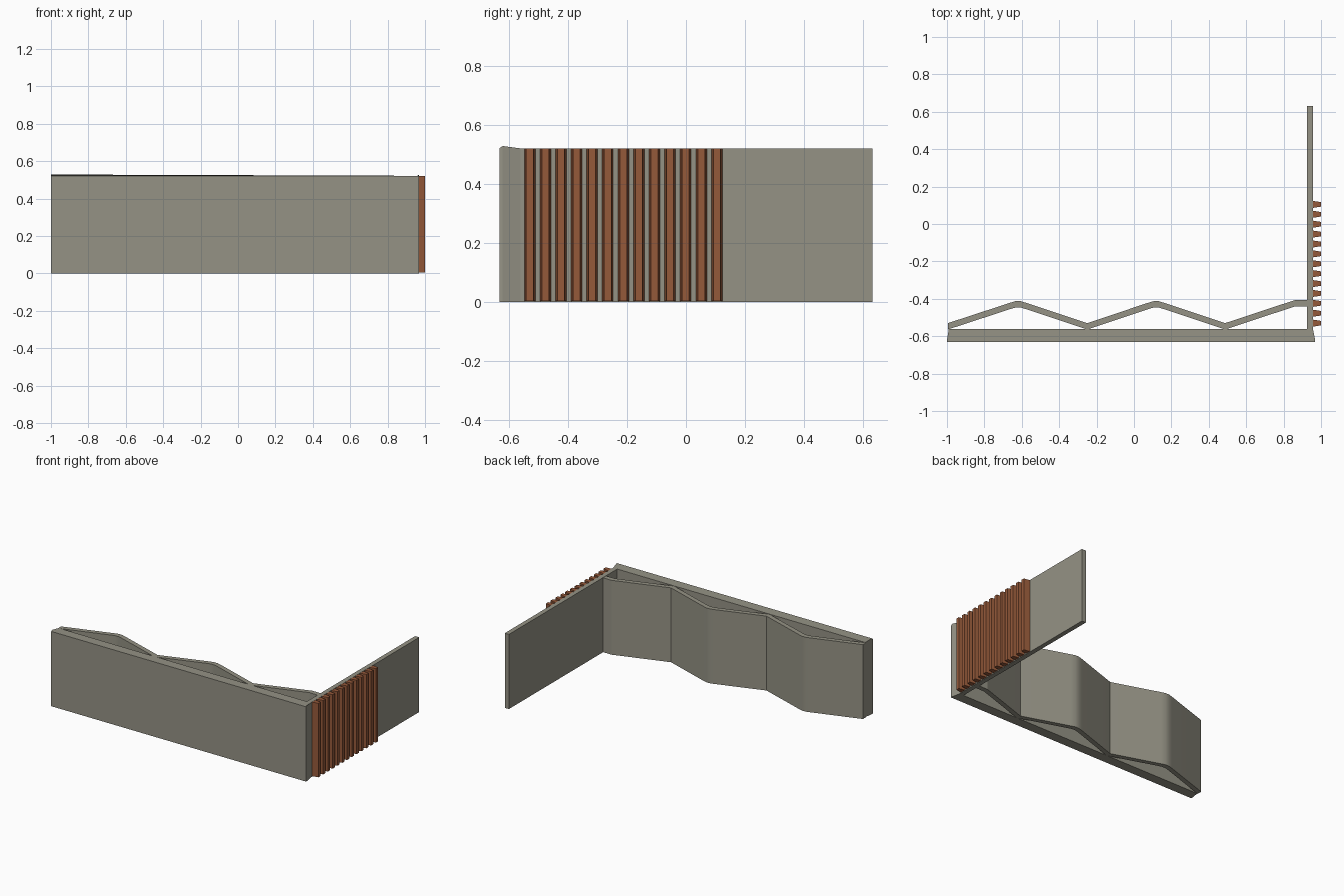
import bpy, bmesh

if "Cube" in bpy.data.objects:
    bpy.data.objects.remove(bpy.data.objects["Cube"])


def material(name, rgb):
    m = bpy.data.materials.new(name)
    m.diffuse_color = (*rgb, 1)
    m.use_nodes = True
    m.node_tree.nodes["Principled BSDF"].inputs["Base Color"].default_value = m.diffuse_color
    return m


concrete = material("concrete grey", (0.30, 0.29, 0.235))
rust = material("rust brown", (0.30, 0.10, 0.042))


def prism(name, outline, z0, tops, mat):
    """Extrude a plan outline upward; tops is one height or one per point."""
    if not isinstance(tops, list):
        tops = [tops] * len(outline)
    bm = bmesh.new()
    low = [bm.verts.new((x, y, z0)) for x, y in outline]
    high = [bm.verts.new((x, y, t)) for (x, y), t in zip(outline, tops)]
    n = len(outline)
    bm.faces.new(low)
    bm.faces.new(high)
    for i in range(n):
        j = (i + 1) % n
        bm.faces.new((low[i], low[j], high[j], high[i]))
    bmesh.ops.recalc_face_normals(bm, faces=bm.faces)
    me = bpy.data.meshes.new(name)
    bm.to_mesh(me)
    bm.free()
    me.materials.append(mat)
    ob = bpy.data.objects.new(name, me)
    bpy.context.collection.objects.link(ob)
    return ob


# Long front wall, with a top that slopes down toward the back
prism("front_wall",
      [(-1, -0.632), (0.967, -0.632), (0.969, -0.622), (0.957, -0.562),
       (-0.99, -0.562), (-1, -0.622)],
      0, [0.522, 0.522, 0.529, 0.521, 0.521, 0.529], concrete)

# Side wall
prism("side_wall", [(0.925, -0.565), (0.957, -0.565), (0.957, 0.632), (0.925, 0.632)],
      0, 0.521, concrete)

# Folded lining behind the front wall: sharp valleys, rounded peaks
back = [(-0.995, -0.53)]
for peak, valley in ((-0.62, -0.25), (0.118, 0.487)):
    back += [(peak - 0.045, -0.422), (peak - 0.015, -0.413),
             (peak + 0.015, -0.413), (peak + 0.045, -0.422), (valley, -0.53)]
back += [(0.82, -0.42), (0.86, -0.407), (0.93, -0.407)]
front = [(x, y - 0.034) for x, y in reversed(back)]
lining = prism("folded_lining", back + front, 0, 0.519, concrete)
bpy.context.view_layer.objects.active = lining
lining.select_set(True)
bpy.ops.object.shade_smooth_by_angle(angle=0.3)

# Vertical ribs on the outside of the side wall
for i in range(13):
    y = -0.53 + i * 0.0529
    prism(f"rib_{i + 1}", [(0.955, y - 0.019), (1.0, y - 0.012),
                           (1.0, y + 0.012), (0.955, y + 0.019)], 0.004, 0.52, rust)
